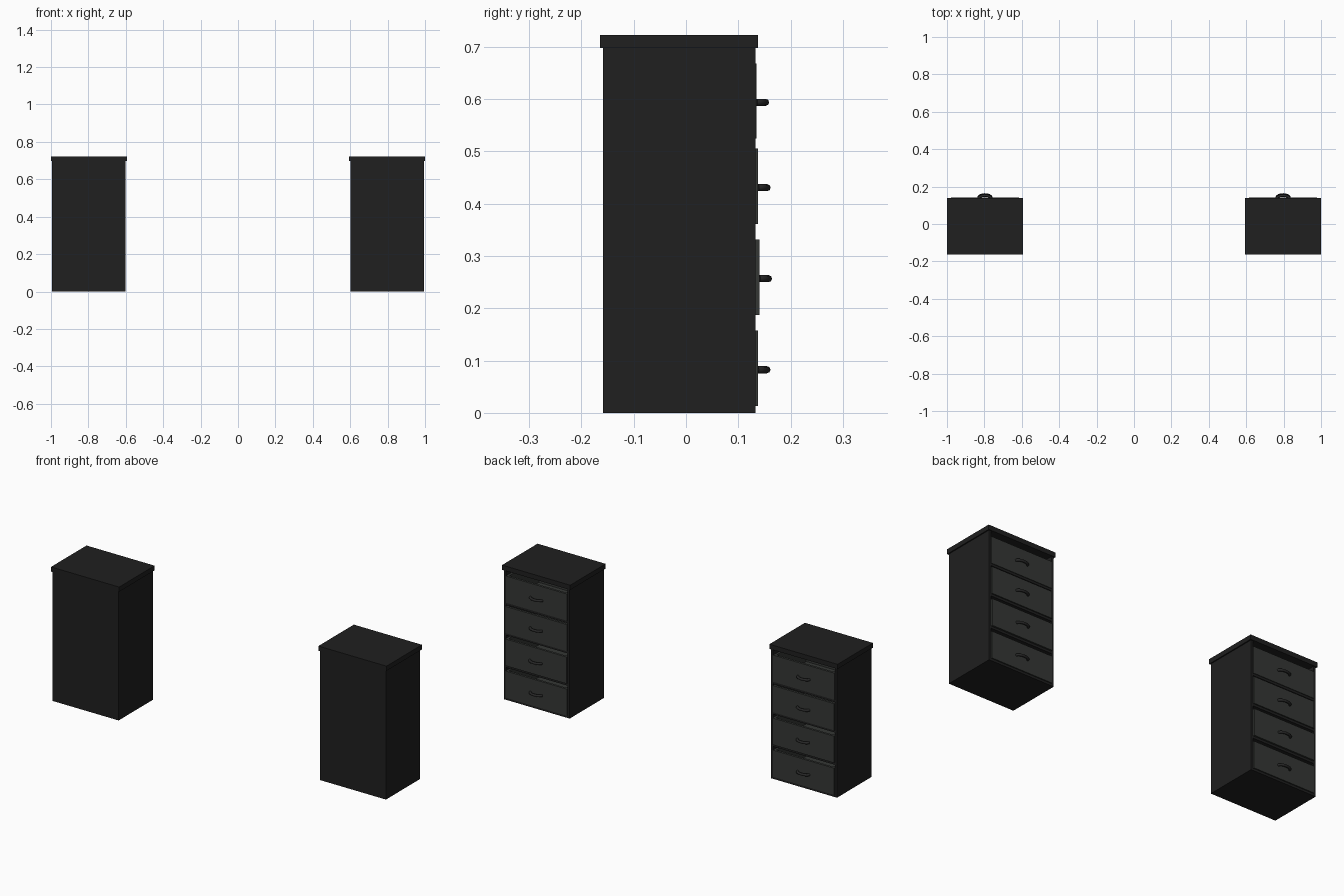
import bpy, math

if "Cube" in bpy.data.objects:
    bpy.data.objects.remove(bpy.data.objects["Cube"])


def material(name, rgb):
    m = bpy.data.materials.new(name)
    m.diffuse_color = (*rgb, 1)
    m.use_nodes = True
    m.node_tree.nodes["Principled BSDF"].inputs["Base Color"].default_value = m.diffuse_color
    return m


BLACK = material("black_wood", (0.014, 0.014, 0.014))
GREY = material("grey_drawer", (0.035, 0.038, 0.035))
METAL = material("dark_metal", (0.02, 0.02, 0.02))


def box(name, x0, x1, y0, y1, z0, z1, mat):
    bpy.ops.mesh.primitive_cube_add(size=1, location=((x0 + x1) / 2, (y0 + y1) / 2, (z0 + z1) / 2))
    ob = bpy.context.object
    ob.name = name
    ob.scale = (x1 - x0, y1 - y0, z1 - z0)
    bpy.ops.object.transform_apply(location=False, rotation=False, scale=True)
    ob.data.materials.append(mat)


def handle(name, cx, y, z):
    # bowed pull: half-ellipse path with a round section
    cu = bpy.data.curves.new(name, 'CURVE')
    cu.dimensions = '3D'
    cu.bevel_depth = 0.0068
    cu.bevel_resolution = 2
    cu.use_fill_caps = True
    n = 13
    sp = cu.splines.new('POLY')
    sp.points.add(n - 1)
    for i, p in enumerate(sp.points):
        a = math.pi * i / (n - 1)
        p.co = (cx + 0.034 * math.cos(a), y + 0.0172 * math.sin(a), z, 1)
    cu.materials.append(METAL)
    bpy.context.collection.objects.link(bpy.data.objects.new(name, cu))


W, T = 0.1965, 0.012                # body half width, board thickness
BACK, FRONT, TOP = -0.159, 0.133, 0.697
# drawer bottom height and how far its front sits forward
DRAWERS = [(0.013, 0.1375), (0.187, 0.1405), (0.361, 0.1378), (0.524, 0.135)]
H = 0.144

for side, cx in (("left", -0.797), ("right", 0.797)):
    # carcass, open towards +y
    box(side + "_top", cx - 0.203, cx + 0.203, -0.164, 0.138, TOP, 0.7225, BLACK)
    box(side + "_side_a", cx - W, cx - W + T, BACK, FRONT, 0, TOP, BLACK)
    box(side + "_side_b", cx + W - T, cx + W, BACK, FRONT, 0, TOP, BLACK)
    box(side + "_back", cx - W + T, cx + W - T, BACK, BACK + T, 0, TOP, BLACK)

    for i, (z, y) in enumerate(DRAWERS):
        tag = f"{side}_drawer_{i + 1}"
        # shelf under the drawer
        box(f"{side}_shelf_{i + 1}", cx - W + T, cx + W - T, BACK + T, FRONT, z - 0.013, z - 0.001, BLACK)
        # open-topped drawer box
        a, b, back = cx - W + T + 0.002, cx + W - T - 0.002, BACK + T + 0.006
        box(tag + "_front", a, b, y - T, y, z, z + H, GREY)
        box(tag + "_back", a, b, back, back + T, z, z + H, GREY)
        box(tag + "_side_a", a, a + T, back + T, y - T, z, z + H, GREY)
        box(tag + "_side_b", b - T, b, back + T, y - T, z, z + H, GREY)
        box(tag + "_base", a + T, b - T, back + T, y - T, z, z + T, GREY)
        handle(tag + "_handle", cx, y, z + 0.0695)
